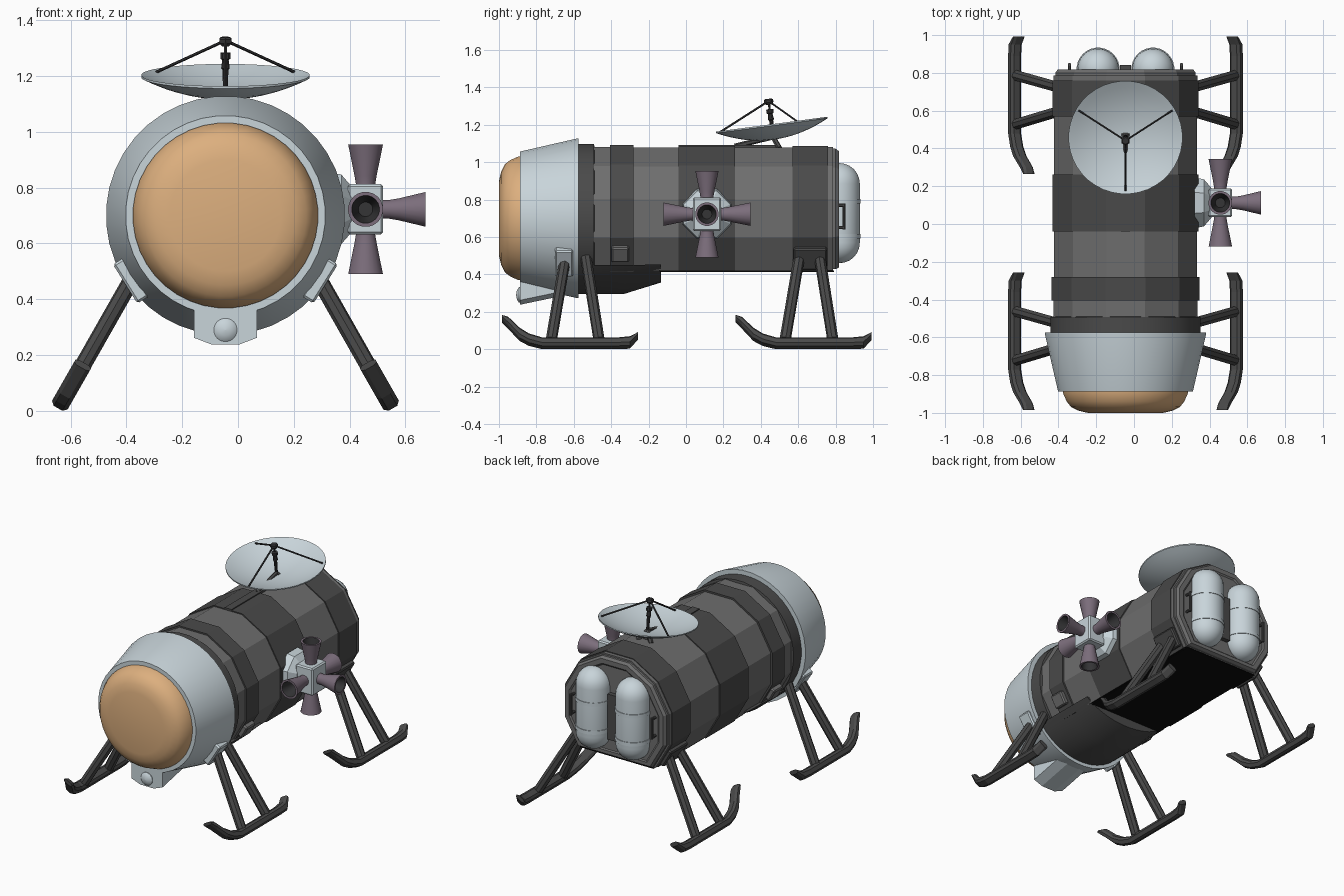
import bpy, bmesh, math
from mathutils import Vector, Matrix

if "Cube" in bpy.data.objects:
    bpy.data.objects.remove(bpy.data.objects["Cube"])

CX, CZ = -0.045, 0.70          # main hull axis


def mat(name, r, g, b):
    m = bpy.data.materials.new(name)
    m.diffuse_color = (r, g, b, 1)
    m.use_nodes = True
    m.node_tree.nodes["Principled BSDF"].inputs["Base Color"].default_value = m.diffuse_color
    return m


LIGHT = mat("pale_blue_grey", .58, .66, .70)
ORANGE = mat("orange_tan", .72, .43, .21)
DARK = mat("dark_grey", .068, .068, .068)
GREY = mat("mid_grey", .155, .155, .155)
PURPLE = mat("dusty_purple", .20, .155, .20)
BLACK = mat("near_black", .004, .004, .004)
IRON = mat("iron_grey", .035, .035, .037)


def loft(name, rings, *mats, seg=None, smooth=0):
    """Skin a list of equal-length rings and cap both ends."""
    bm = bmesh.new()
    vs = [[bm.verts.new(p) for p in ring] for ring in rings]
    n = len(rings[0])
    for i in range(len(vs) - 1):
        for j in range(n):
            k = (j + 1) % n
            f = bm.faces.new((vs[i][j], vs[i][k], vs[i + 1][k], vs[i + 1][j]))
            f.material_index = seg[i] if seg else 0
    bm.faces.new(vs[0])
    bm.faces.new(vs[-1]).material_index = seg[-1] if seg else 0
    bmesh.ops.recalc_face_normals(bm, faces=bm.faces)
    me = bpy.data.meshes.new(name)
    bm.to_mesh(me)
    bm.free()
    for m in mats:
        me.materials.append(m)
    ob = bpy.data.objects.new(name, me)
    bpy.context.collection.objects.link(ob)
    if smooth:
        bpy.ops.object.select_all(action='DESELECT')
        ob.select_set(True)
        bpy.context.view_layer.objects.active = ob
        bpy.ops.object.shade_smooth_by_angle(angle=math.radians(smooth))
    return ob


def lathe(name, loc, axis, profile, n, *mats, seg=None, smooth=32):
    """Turn (radius, height) points about an axis."""
    M = Matrix.Translation(loc) @ Vector(axis).to_track_quat('Z', 'Y').to_matrix().to_4x4()
    rings = [[M @ Vector((max(r, .001) * math.cos(2 * math.pi * (k + .5) / n),
                          max(r, .001) * math.sin(2 * math.pi * (k + .5) / n), h))
              for k in range(n)] for r, h in profile]
    return loft(name, rings, *mats, seg=seg, smooth=smooth)


def rod(name, a, b, r, m, n=8, r2=None):
    a, b = Vector(a), Vector(b)
    return lathe(name, a, b - a, [(r, 0), (r2 or r, (b - a).length)], n, m, smooth=0)


def box(name, c, size, m, rot_y=0, bevel=0):
    x, y, z = (s / 2 for s in size)
    R = Matrix.Translation(c) @ Matrix.Rotation(rot_y, 4, 'Y')
    ob = loft(name, [[R @ Vector((a * x, b * y, h * z)) for a, b in
                      ((-1, -1), (1, -1), (1, 1), (-1, 1))] for h in (-1, 1)], m)
    if bevel:
        mod = ob.modifiers.new("bevel", 'BEVEL')
        mod.width, mod.segments = bevel, 1
    return ob


# nose: pale conical shell, orange hatch, dark collar behind it
nose = (CX, 0, CZ)
lathe("nose_shell", nose, (0, -1, 0),
      [(.39, .575), (.428, .575), (.428, .583), (.358, .887), (.33, .887), (.33, .87)], 40, LIGHT)
lathe("front_hatch", nose, (0, -1, 0),
      [(.332, .87), (.332, .895), (.312, .94), (.29, .968), (.25, .988), (.2, 1.0), (0, 1.0)],
      40, ORANGE, smooth=40)
lathe("collar", nose, (0, -1, 0), [(.38, .488), (.398, .493), (.398, .58)], 40, DARK)


# hull: twelve-sided bands with the underside cut flat
def hull_ring(r, y):
    return [(CX + r * math.cos(math.radians(a)), y, CZ + r * math.sin(math.radians(a)))
            for a in range(-45, 226, 30)]


bands = [(-.50, -.405, .395, GREY), (-.405, -.28, .405, DARK), (-.28, -.04, .393, GREY),
         (-.04, .262, .400, DARK), (.262, .57, .393, GREY), (.57, .76, .400, DARK),
         (.76, .785, .395, GREY)]
for i, (y0, y1, r, m) in enumerate(bands):
    ob = loft(f"hull_band_{i + 1}", [hull_ring(r, y0), hull_ring(r, y1)], m, BLACK)
    for p in ob.data.polygons:
        if p.normal.z < -.9:
            p.material_index = 1
loft("rear_cap", [hull_ring(.385, .78), hull_ring(.385, .80), hull_ring(.372, .817),
                  hull_ring(.34, .817), hull_ring(.33, .81)], GREY)
box("underside_plate", (CX, .325, CZ - .283), (.54, .93, .006), BLACK)
box("top_rail", (CX, .22, 1.082), (.05, .52, .022), DARK)

# rounded belly fairing under the front half
rings = []
for y, sq, r in ((-.575, 1, .405), (-.33, 1, .405), (-.135, .63, .40)):
    rings.append([(CX + r * math.cos(math.radians(a)), y,
                   .45 + (CZ + r * math.sin(math.radians(a)) - .45) * sq)
                  for a in range(-142, -37, 8)])
loft("belly_fairing", rings, DARK, smooth=25)

# sensor housing under the nose
prof = ((-.113, .40), (-.113, .262), (-.05, .238), (.05, .238), (.113, .262), (.113, .40))
loft("sensor_housing", [[(CX + x, -.887, z) for x, z in prof],
                        [(CX + x, -.60, z + .06) for x, z in prof]], LIGHT)
lathe("sensor_lens", (CX, -.88, .29), (0, -1, 0),
      [(.042, 0), (.042, .012), (.035, .018), (.02, .025), (0, .028)], 20, LIGHT)

# landing gear: four skids, each with two struts and a mounting plate
up, out = Vector((-.496, 0, .868)), Vector((.868, 0, .496))
path = [(-.985, .152, .010), (-.95, .125, .027), (-.89, .055, .031), (-.84, .022, .028),
        (-.77, 0, .026), (-.36, 0, .026), (-.30, .005, .028), (-.257, .045, .013)]
for s, side in ((-1, "left"), (1, "right")):
    for dy, end in ((0, "front"), (1.25, "rear")):
        tag = f"{end}_{side}"
        rings = []
        for y, t, h in path:
            ring = []
            for n, k in ((-.032, -.5), (-.018, -1), (.018, -1), (.032, -.5),
                         (.032, .5), (.018, 1), (-.018, 1), (-.032, .5)):
                p = Vector((.587, y + dy, .032)) + up * (t + k * h) + out * n
                ring.append((CX + s * p.x, p.y, p.z))
            rings.append(ring)
        loft(f"skid_{tag}", rings, DARK)
        for i, (y0, y1) in enumerate(((-.72, -.645), (-.465, -.535))):
            rod(f"strut_{tag}_{i + 1}", (CX + s * .575, y0 + dy, .05),
                (CX + s * .325, y1 + dy, .49), .03, DARK)
        if end == "front":
            box(f"strut_plate_{tag}", (CX + s * .338, -.652, .468), (.05, .095, .165),
                LIGHT, s * math.radians(32), .008)
        else:
            box(f"strut_plate_{tag}", (CX + s * .325, .665, .49), (.05, .18, .13),
                DARK, s * math.radians(30), .008)
    # small equipment box low on the flank
    box(f"flank_box_{side}", (CX + s * .345, -.352, .515), (.06, .095, .09),
        GREY, s * math.radians(30), .008)

# thruster cluster on the right flank
T = Vector((.457, .112, .722))
lathe("thruster_bracket", (.32, T.y, T.z), (1, 0, 0), [(.145, 0), (.135, .05), (.085, .09)],
      8, LIGHT, smooth=0)
box("thruster_block", T, (.126, .15, .18), LIGHT, 0, .008)
for name, d, h in (("outer", (1, 0, 0), .215), ("front", (0, -1, 0), .232),
                   ("rear", (0, 1, 0), .232), ("upper", (0, 0, 1), .232),
                   ("lower", (0, 0, -1), .232)):
    lathe(f"nozzle_{name}", T, d,
          [(.034, .05), (.034, .085), (.040, .12), (.063, h), (.050, h), (.026, .12)],
          20, PURPLE, IRON, seg=[0, 0, 0, 0, 1])

# rear tanks with straps, and grab handles
for i, x in enumerate((-.145, .145)):
    zc0, zc1, r = .57, .885, .11
    prof = [(r * math.cos(math.radians(a)), zc0 + r * math.sin(math.radians(a)))
            for a in range(-90, 1, 15)]
    prof += [(r * math.cos(math.radians(a)), zc1 + r * math.sin(math.radians(a)))
             for a in range(0, 91, 15)]
    lathe(f"tank_{i + 1}", (CX + x, .82, 0), (0, 0, 1), prof, 28, LIGHT)
    for z in (.605, .79):
        lathe(f"tank_strap_{i + 1}", (CX + x, .82, z), (0, 0, 1),
              [(.105, -.012), (.114, -.012), (.114, .012), (.105, .012)], 28, LIGHT)
    hx = CX + math.copysign(.297, x)
    rod(f"handle_bar_{i + 1}", (hx, .845, .64), (hx, .845, .78), .009, DARK)
    for z in (.65, .77):
        rod(f"handle_post_{i + 1}", (hx, .80, z), (hx, .848, z), .009, DARK)
box("tank_clamp", (CX, .828, .70), (.06, .03, .30), DARK)

# dish antenna, tilted slightly forward
N = Vector((0, -.132, .991))
C = Vector((CX, .458, 1.203))
R, D = .302, .075
ins = [(R * k / 8, D * ((k / 8) ** 2 - 1)) for k in range(9)]
lathe("dish", C, N, [(r, h - .008) for r, h in ins] + ins[::-1], 40, LIGHT, smooth=40)
feed = C + N * .125
lathe("feed_head", feed, N, [(.015, -.02), (.025, -.008), (.025, .006), (.018, .012)],
      6, IRON, smooth=0)
lathe("feed_horn", C, N, [(.009, -.075), (.011, .02), (.016, .025), (.012, .055),
                          (.019, .06), (.019, .08), (.006, .082), (.006, .12)], 10, IRON)
X, Y = Vector((1, 0, 0)), N.cross(Vector((1, 0, 0)))
for i, a in enumerate((30, 150, 270)):
    a = math.radians(a)
    rim = C + (X * math.cos(a) + Y * math.sin(a)) * .285 - N * .008
    rod(f"feed_leg_{i + 1}", feed, rim, .0055, IRON, 6)

# dish mount
hub = Vector((CX, .465, 1.135))
for i, p in enumerate(((CX, .26, 1.085), (CX - .05, .50, 1.075), (CX + .05, .50, 1.075))):
    rod(f"dish_brace_{i + 1}", p, hub, .014, DARK, 6)
